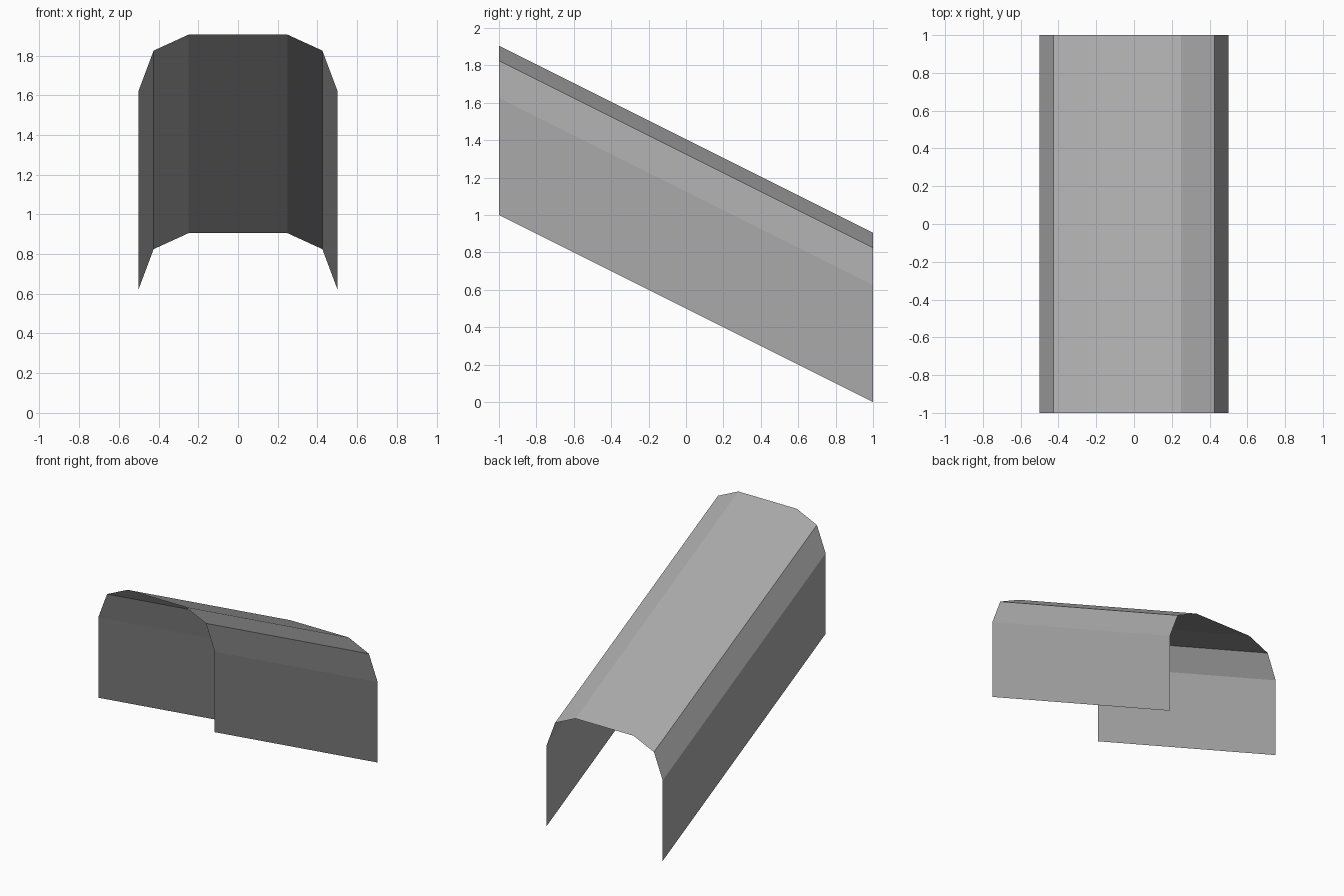
import bpy
import bmesh

cube = bpy.data.objects.get("Cube")
if cube:
    bpy.data.objects.remove(cube, do_unlink=True)

# Plain grey surface
grey = bpy.data.materials.new("plain_grey")
grey.use_nodes = True
colour = (0.4, 0.4, 0.4, 1.0)
grey.diffuse_color = colour
grey.node_tree.nodes["Principled BSDF"].inputs["Base Color"].default_value = colour

# Half of the arch cross-section (x, z), mirrored to the other side
half = [(0.5, 0.0), (0.5, 0.625), (0.425, 0.825), (0.25, 0.905)]
arch = half + [(-x, z) for x, z in reversed(half)]

# Thin open canopy: the arch swept backwards and down a slope
LENGTH, DROP = 2.0, 1.0
bm = bmesh.new()
front = [bm.verts.new((x, -LENGTH / 2, z + DROP)) for x, z in arch]
back = [bm.verts.new((x, LENGTH / 2, z)) for x, z in arch]
for i in range(len(arch) - 1):
    bm.faces.new((front[i], back[i], back[i + 1], front[i + 1]))
bm.normal_update()

mesh = bpy.data.meshes.new("sloped_canopy")
bm.to_mesh(mesh)
bm.free()
mesh.materials.append(grey)
canopy = bpy.data.objects.new("sloped_canopy", mesh)
bpy.context.collection.objects.link(canopy)
